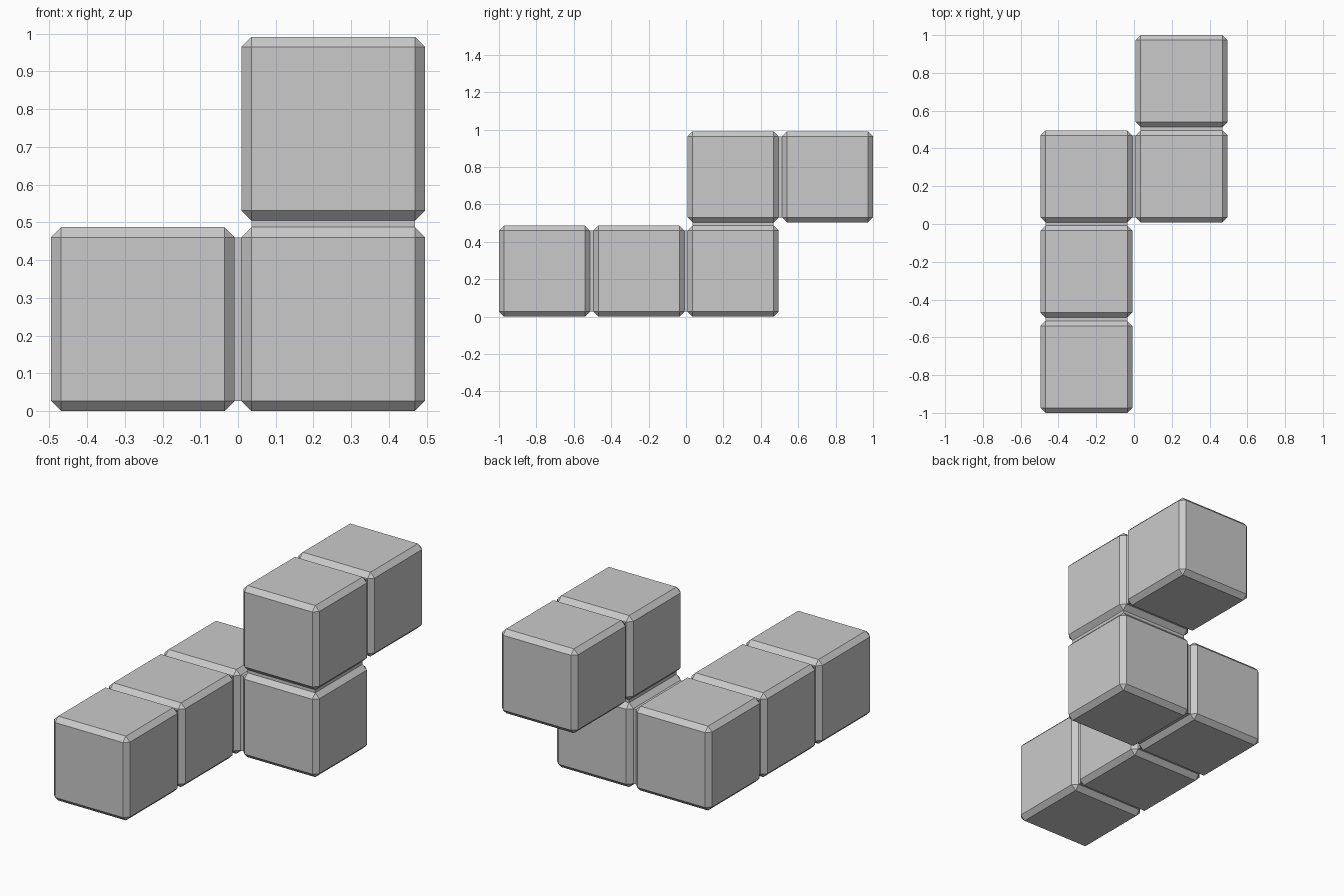
import bpy
import bmesh
from mathutils import Matrix, Vector

default = bpy.data.objects.get("Cube")
if default:
    bpy.data.objects.remove(default, do_unlink=True)

SIZE, PITCH, CHAMFER = 0.487, 0.5043, 0.027

# Cells of the block chain, in order (x, y, z grid steps)
CELLS = [(0, 0, 0), (0, 1, 0), (0, 2, 0), (1, 2, 0), (1, 2, 1), (1, 3, 1)]

grey = bpy.data.materials.new("light_grey")
grey.use_nodes = True
colour = (0.59, 0.59, 0.59, 1)
grey.diffuse_color = colour
grey.node_tree.nodes["Principled BSDF"].inputs["Base Color"].default_value = colour


def centre(cell):
    x, y, z = cell
    return Vector(((x - 0.5) * PITCH, (y - 1.5) * PITCH, z * PITCH + SIZE / 2))


bm = bmesh.new()

# Chamfered cubes
for cell in CELLS:
    cube = bmesh.ops.create_cube(bm, size=SIZE, matrix=Matrix.Translation(centre(cell)))
    edges = list({e for v in cube["verts"] for e in v.link_edges})
    bmesh.ops.bevel(bm, geom=edges, offset=CHAMFER, segments=1,
                    affect='EDGES', profile=0.5)

# Open each pair of facing sides and bridge them with a narrow neck
for a, b in zip(CELLS, CELLS[1:]):
    ca, cb = centre(a), centre(b)
    reach = (cb - ca).normalized() * SIZE / 2
    spots = (ca + reach, cb - reach)
    sides = [min(bm.faces, key=lambda f: (f.calc_center_median() - p).length)
             for p in spots]
    rims = [e for f in sides for e in f.edges]
    bmesh.ops.delete(bm, geom=sides, context='FACES_ONLY')
    bmesh.ops.bridge_loops(bm, edges=rims)

bmesh.ops.recalc_face_normals(bm, faces=bm.faces[:])
mesh = bpy.data.meshes.new("block_chain")
bm.to_mesh(mesh)
bm.free()
mesh.materials.append(grey)
chain = bpy.data.objects.new("block_chain", mesh)
bpy.context.collection.objects.link(chain)
